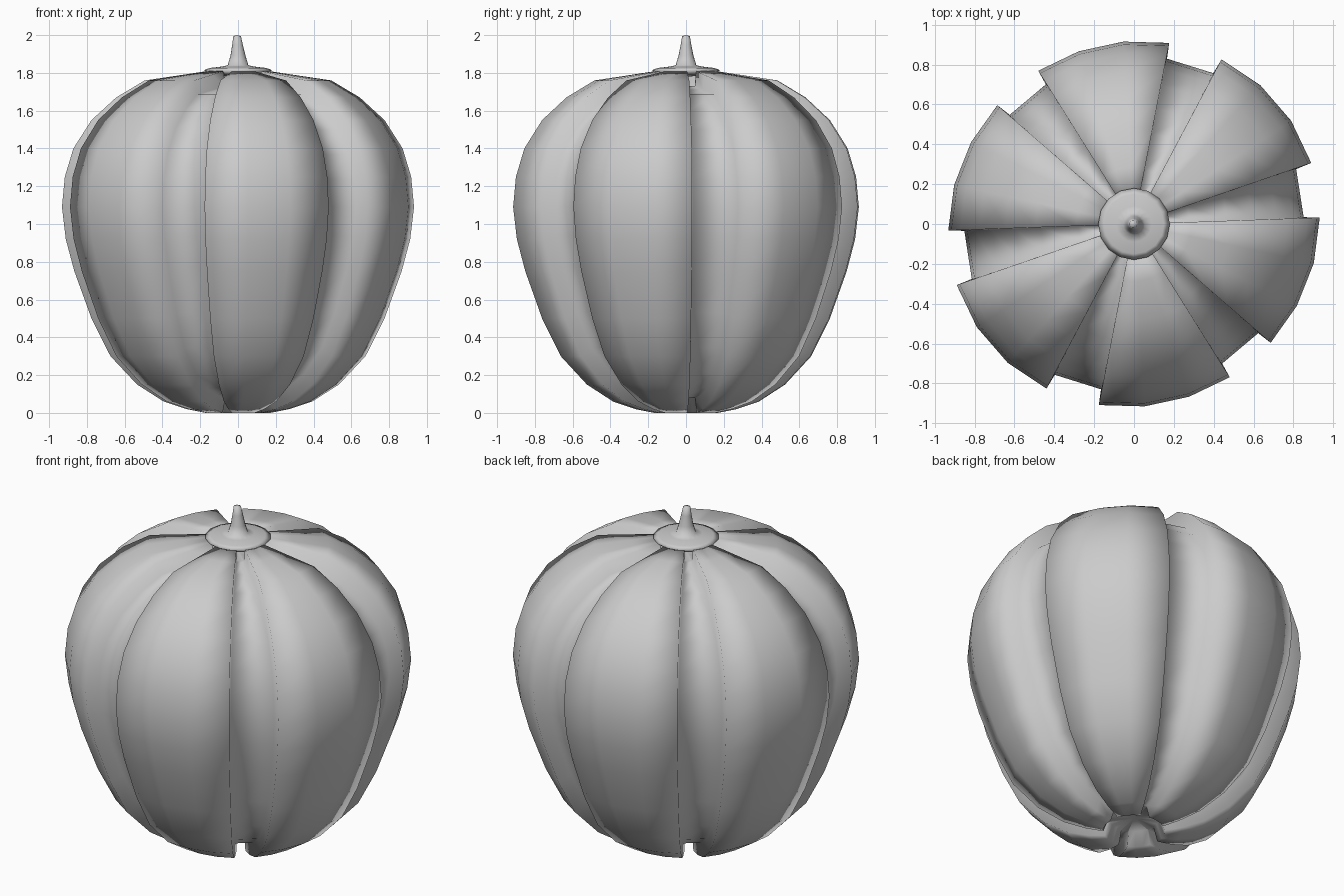
import bpy
import bmesh
from math import cos, sin, radians
from mathutils import Vector

if "Cube" in bpy.data.objects:
    bpy.data.objects.remove(bpy.data.objects["Cube"])

grey = bpy.data.materials.new("plain grey")
grey.use_nodes = True
colour = (0.6, 0.6, 0.6, 1)
grey.diffuse_color = colour
grey.node_tree.nodes["Principled BSDF"].inputs["Base Color"].default_value = colour


def loft(name, columns):
    """Closed skin over meridian columns that share their first and last points."""
    bm = bmesh.new()
    bottom, top = bm.verts.new(columns[0][0]), bm.verts.new(columns[0][-1])
    grid = [[bm.verts.new(p) for p in col[1:-1]] for col in columns]
    for i, a in enumerate(grid):
        b = grid[(i + 1) % len(grid)]
        bm.faces.new((bottom, b[0], a[0]))
        bm.faces.new((a[-1], b[-1], top))
        for j in range(len(a) - 1):
            bm.faces.new((a[j], b[j], b[j + 1], a[j + 1]))
    bmesh.ops.recalc_face_normals(bm, faces=bm.faces[:])
    mesh = bpy.data.meshes.new(name)
    bm.to_mesh(mesh)
    bm.free()
    mesh.materials.append(grey)
    obj = bpy.data.objects.new(name, mesh)
    bpy.context.collection.objects.link(obj)
    mesh.shade_smooth()
    return obj


# Outer petal profile (radius, height) and the groove profile set inside it
THICK = 0.08
outer = [(0.17, 0.0), (0.27, 0.02), (0.39, 0.06), (0.53, 0.15), (0.67, 0.3),
         (0.77, 0.5), (0.86, 0.75), (0.905, 0.92), (0.925, 1.09), (0.91, 1.25),
         (0.865, 1.4), (0.77, 1.55), (0.64, 1.67), (0.49, 1.76), (0.29, 1.79),
         (0.16, 1.81)]
inner = []
for i, (r, z) in enumerate(outer):
    a, b = outer[max(i - 1, 0)], outer[min(i + 1, len(outer) - 1)]
    along = Vector((b[0] - a[0], b[1] - a[1])).normalized()
    inner.append((max(r - along.y * THICK, 0.15), z + along.x * THICK))


def meridian(profile, degrees):
    t = radians(degrees)
    swell = 1 + 0.02 * cos(2 * (t - radians(35)))
    core = [(0, 0.08), (0.14, 0.08)] + profile + [(0.14, 1.73), (0, 1.73)]
    return [(r * swell * cos(t), r * swell * sin(t), z) for r, z in core]


# Six broad petals with a groove between each pair
columns = []
for k in range(6):
    mid = 40.5 + 60 * k
    columns.append(meridian(inner, mid - 21.8))
    columns += [meridian(outer, mid + d) for d in (-21.5, -7.2, 7.2, 21.5)]
    columns.append(meridian(inner, mid + 21.8))
loft("petals", columns)

# Domed cap flowing into a slightly bent stem
cap_profile = [(0, 1.78), (0.15, 1.79), (0.18, 1.815), (0.15, 1.826), (0.09, 1.833),
               (0.055, 1.84), (0.04, 1.89), (0.028, 1.95), (0.02, 1.995), (0, 2.0)]
sides = 16
loft("cap_and_stem", [[(r * cos(radians(a)) - 0.01 * max(0, z - 1.9) * 10 * 0.5,
                        r * sin(radians(a)), z) for r, z in cap_profile]
                      for a in [360 / sides * i for i in range(sides)]])
